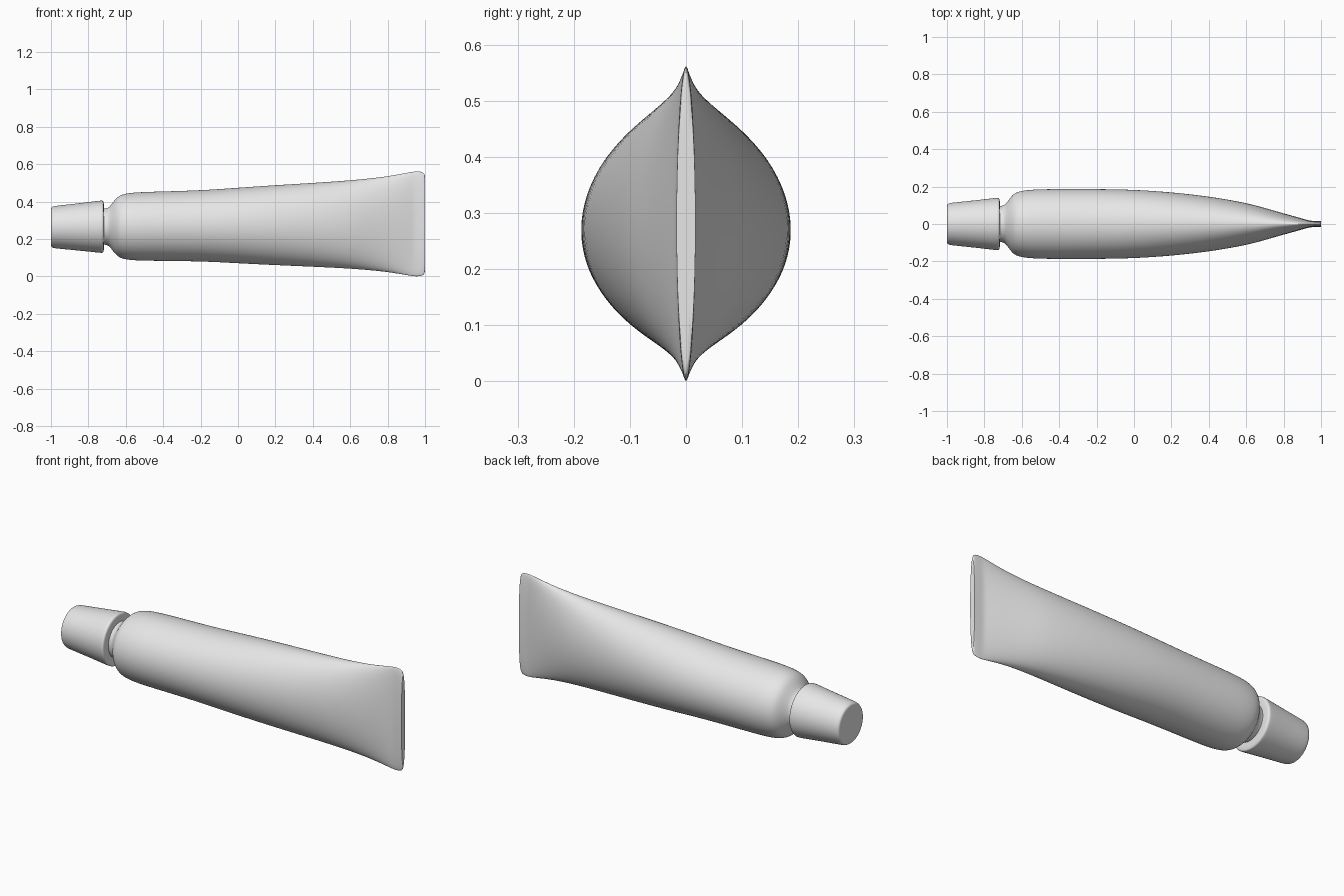
import bpy, bmesh, math

cube = bpy.data.objects.get("Cube")
if cube:
    bpy.data.objects.remove(cube)

grey = bpy.data.materials.new("plain_grey")
grey.use_nodes = True
grey.diffuse_color = (0.8, 0.8, 0.8, 1)
grey.node_tree.nodes["Principled BSDF"].inputs["Base Color"].default_value = (0.8, 0.8, 0.8, 1)


def loft(name, stations, creased=(), segments=32):
    """Skin elliptical rings (x, y radius, z radius) along x and smooth them."""
    bm = bmesh.new()
    rings = []
    for x, ry, rz in stations:
        zc = 0.2725 + 0.009 * x
        ring = []
        for i in range(segments):
            a = math.tau * i / segments
            ring.append(bm.verts.new((x, ry * math.cos(a), zc + rz * math.sin(a))))
        rings.append(ring)
    for a, b in zip(rings, rings[1:]):
        for i in range(segments):
            j = (i + 1) % segments
            bm.faces.new((a[i], a[j], b[j], b[i]))
    bm.faces.new(rings[0])
    bm.faces.new(rings[-1])
    bmesh.ops.recalc_face_normals(bm, faces=bm.faces)

    # Keep the chosen rims crisp
    crease = bm.edges.layers.float.new("crease_edge")
    for r in creased:
        ring = rings[r]
        for i in range(segments):
            bm.edges.get((ring[i], ring[(i + 1) % segments]))[crease] = 1

    mesh = bpy.data.meshes.new(name)
    bm.to_mesh(mesh)
    bm.free()
    mesh.materials.append(grey)
    obj = bpy.data.objects.new(name, mesh)
    bpy.context.collection.objects.link(obj)
    obj.modifiers.new("smooth", "SUBSURF").levels = 2
    obj.modifiers["smooth"].render_levels = 2
    bpy.ops.object.select_all(action="DESELECT")
    obj.select_set(True)
    bpy.context.view_layer.objects.active = obj
    bpy.ops.object.shade_smooth_by_angle(angle=math.radians(50))
    return obj


# Squeezable body: round shoulder flattening into a crimped end
loft("tube_body", [
    (-0.74, .095, .095), (-0.70, .097, .097), (-0.685, .108, .108),
    (-0.66, .143, .143), (-0.64, .165, .163), (-0.61, .177, .176),
    (-0.55, .185, .183), (-0.45, .188, .186), (-0.2, .188, .190),
    (0, .185, .203), (.2, .171, .215), (.4, .149, .225), (.6, .114, .237),
    (.7, .086, .246), (.8, .057, .257), (.88, .035, .271),
    (.925, .022, .279), (.945, .017, .282), (.97, .017, .282),
    (.99, .017, .277), (.998, .017, .266), (1, .017, .25),
], creased=(0, 21))

# Tapered screw cap
loft("cap", [
    (-1, .090, .090), (-1, .102, .102), (-.993, .111, .111),
    (-.97, .115, .115), (-.85, .127, .127), (-.74, .140, .140),
    (-.725, .141, .141), (-.719, .136, .136), (-.717, .120, .120),
    (-.717, .090, .090),
], creased=(0, 9))
